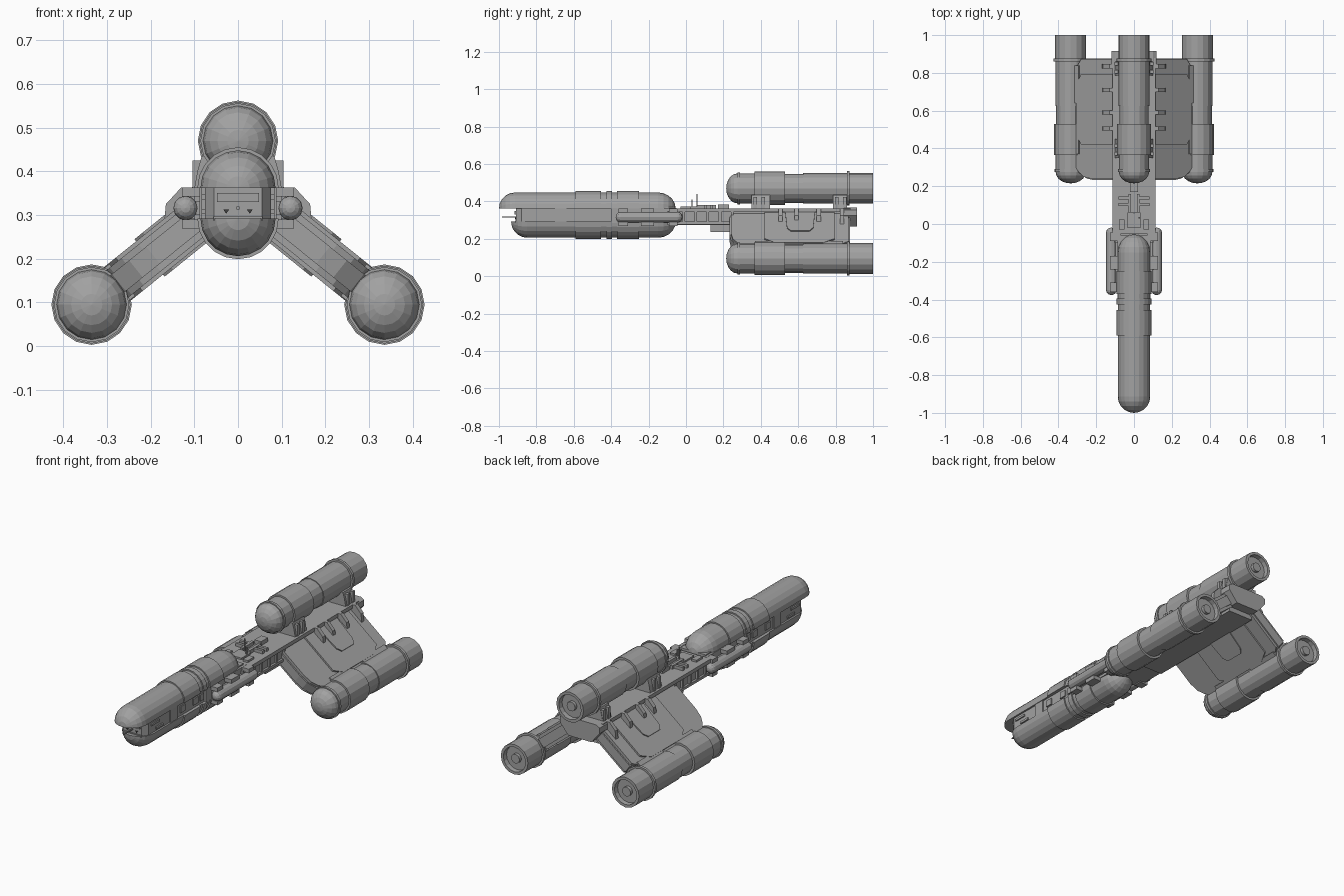
import bpy, bmesh, math
from mathutils import Matrix, Vector

cube = bpy.data.objects.get("Cube")
if cube:
    bpy.data.objects.remove(cube, do_unlink=True)


def material(name, v):
    m = bpy.data.materials.new(name)
    m.use_nodes = True
    m.diffuse_color = (v, v, v, 1)
    m.node_tree.nodes["Principled BSDF"].inputs["Base Color"].default_value = (v, v, v, 1)
    return m


hull = material("hull grey", 0.36)
dark = material("dark port", 0.05)


def finish(name, bm, mat=hull):
    bmesh.ops.recalc_face_normals(bm, faces=bm.faces)
    me = bpy.data.meshes.new(name)
    bm.to_mesh(me)
    bm.free()
    me.materials.append(mat)
    ob = bpy.data.objects.new(name, me)
    bpy.context.collection.objects.link(ob)
    return ob


def lathe(name, profile, x, z, sides=16, half=0):
    """Turn (y, radius) points round a fore-aft axis; half = 1 upper, -1 lower."""
    bm = bmesh.new()
    n = sides // 2 + 1 if half else sides
    rings = []
    for y, r in profile:
        if r == 0:
            rings.append([bm.verts.new((x, y, z))] * n)
            continue
        ring = []
        for i in range(n):
            a = 2 * math.pi * i / sides
            ring.append(bm.verts.new((x + r * math.cos(a), y,
                                      z + r * math.sin(a) * (half or 1))))
        rings.append(ring)
    for a, b in zip(rings, rings[1:]):
        for i in range(n - 1 if half else n):
            j = (i + 1) % n
            bm.faces.new(list(dict.fromkeys((a[i], a[j], b[j], b[i]))))
    if half:
        bm.faces.new([r[0] for r in rings] + [r[-1] for r in rings[-2:0:-1]])
    return finish(name, bm)


def dome(y, r, length, steps=5):
    """Rounded nose points from the tip to the full radius."""
    return [(y - length * math.cos(t), r * math.sin(t))
            for t in (math.pi / 2 * i / steps for i in range(steps + 1))]


def prism(name, pts, place, lo, hi, mat=hull):
    """Extrude a 2D outline between lo and hi; place maps (u, v, w) to space."""
    bm = bmesh.new()
    caps = [[bm.verts.new(place(u, v, w)) for u, v in pts] for w in (lo, hi)]
    for c in caps:
        bm.faces.new(c)
    for i in range(len(pts)):
        j = (i + 1) % len(pts)
        bm.faces.new((caps[0][i], caps[0][j], caps[1][j], caps[1][i]))
    return finish(name, bm, mat)


def along_y(u, v, w):
    return (u, w, v)


def box(name, x, y, z, mat=hull):
    pts = [(x[0], z[0]), (x[1], z[0]), (x[1], z[1]), (x[0], z[1])]
    return prism(name, pts, along_y, y[0], y[1], mat)


def pair(name, x, y, z, mat=hull):
    for side, s in (("left", 1), ("right", -1)):
        box(f"{side}_{name}", sorted((s * x[0], s * x[1])), y, z, mat)


# Three engines with domed fronts, collars and recessed nozzles
engine = [(y, r) for y, r in dome(0.275, 0.08, 0.06)]
engine[0] = (engine[0][0], 0)
engine += [(0.275, 0.086), (0.29, 0.086), (0.29, 0.08), (0.365, 0.08), (0.365, 0.089),
           (0.53, 0.089), (0.53, 0.077), (0.625, 0.077), (0.625, 0.081), (0.86, 0.081),
           (0.86, 0.092), (0.875, 0.092), (0.875, 0.082), (1, 0.082), (1, 0.067),
           (0.975, 0.065), (0.975, 0.025), (0.992, 0.025), (0.992, 0)]
for name, x, z in (("top", 0, 0.47), ("left", 0.335, 0.095), ("right", -0.335, 0.095)):
    lathe(name + "_engine", engine, x, z)

# Upper and lower forward pods: half capsules with raised bands
R = 0.086


def pod(name, front, z, half):
    nose = dome(front + R, R, R)
    tail = [(-0.15 - (y + 0.15), r) for y, r in reversed(dome(-0.15, R, 0.095))]
    nose[0], tail[-1] = (nose[0][0], 0), (tail[-1][0], 0)
    bands = []
    for y0, y1 in ((-0.59, -0.455), (-0.425, -0.395), (-0.37, -0.25)):
        bands += [(y0, R), (y0, R + 0.007), (y1, R + 0.007), (y1, R)]
    lathe(name, nose + bands + tail, 0, z, 20, half)


pod("upper_pod", -1.0, 0.362, 1)
pod("lower_pod", -0.935, 0.292, -1)

# Deck between the pods, with a chamfered bow
prism("pod_deck", [(-0.055, -0.91), (0.055, -0.91), (0.076, -0.88), (0.076, -0.06),
                   (-0.076, -0.06), (-0.076, -0.88)], lambda u, v, w: (u, v, w), 0.285, 0.37)
box("bow_panel", (-0.048, 0.048), (-0.918, -0.9), (0.33, 0.35))
box("bow_sill", (-0.056, 0.056), (-0.915, -0.9), (0.287, 0.297))
box("bow_probe", (-0.003, 0.003), (-0.985, -0.9), (0.313, 0.319))
for s in (-1, 1):
    tri = [(s * 0.027 - 0.007, 0.313), (s * 0.027 + 0.007, 0.313), (s * 0.027, 0.303)]
    prism("bow_port", tri, along_y, -0.915, -0.908, dark)
for y0, y1, z0, z1 in ((-0.86, -0.79, 0.335, 0.347), (-0.82, -0.76, 0.302, 0.314),
                       (-0.7, -0.64, 0.29, 0.365), (-0.61, -0.57, 0.31, 0.345),
                       (-0.5, -0.46, 0.31, 0.345), (-0.44, -0.41, 0.31, 0.345)):
    pair("deck_fitting", (0.07, 0.083), (y0, y1), (z0, z1))
pair("deck_side", (0.07, 0.088), (-0.4, -0.05), (0.286, 0.364))

# Side tubes in their brackets
tube = dome(-0.35, 0.028, 0.026, 4)
tube[0] = (tube[0][0], 0)
tube += [(-0.395 - y, r) for y, r in reversed(tube)]
for side, s in (("left", 1), ("right", -1)):
    lathe(side + "_side_tube", tube, s * 0.12, 0.316, 12)
for y0, y1 in ((-0.36, -0.31), (-0.24, -0.17), (-0.09, -0.045)):
    pair("tube_upper_bracket", (0.08, 0.128), (y0, y1), (0.342, 0.363))
    pair("tube_lower_bracket", (0.08, 0.128), (y0, y1), (0.269, 0.29))
pair("tube_rail", (0.08, 0.115), (-0.355, -0.035), (0.3, 0.332))

# Spine running aft to the stern block
box("spine", (-0.1, 0.1), (-0.1, 0.87), (0.275, 0.348))
box("spine_deck", (-0.115, 0.115), (-0.05, 0.88), (0.343, 0.363))
box("spine_keel", (-0.075, 0.075), (0.13, 0.86), (0.238, 0.28))
pair("spine_rail", (0.09, 0.112), (-0.05, 0.24), (0.278, 0.292))
for i in range(5):
    y = -0.02 + i * 0.065
    pair("spine_rib", (0.09, 0.11), (y, y + 0.014), (0.28, 0.35))
prism("stern_block", [(-0.07, 0.265), (0.07, 0.265), (0.12, 0.325), (0.12, 0.355),
                      (0.1, 0.367), (-0.1, 0.367), (-0.12, 0.355), (-0.12, 0.325)],
      along_y, 0.845, 0.915)

# Deck fittings and masts ahead of the top engine
pair("deck_hatch", (0.05, 0.08), (-0.03, 0.025), (0.36, 0.374))
box("deck_plinth", (-0.035, 0.035), (-0.02, 0.06), (0.36, 0.372))
pair("deck_pipe", (0.015, 0.03), (0.06, 0.16), (0.36, 0.382))
for y in (0.095, 0.13):
    pair("deck_bar", (0.015, 0.082), (y, y + 0.015), (0.36, 0.38))
box("deck_block", (-0.02, 0.02), (0.17, 0.23), (0.36, 0.385))
box("tall_mast", (-0.003, 0.003), (0.055, 0.061), (0.36, 0.44))
box("short_mast", (0.025, 0.031), (0.03, 0.036), (0.36, 0.41))

# Saddles carrying the top engine
for name, y0, y1 in (("front", 0.35, 0.45), ("rear", 0.785, 0.86)):
    prism(name + "_saddle", [(-0.1, 0.36), (0.1, 0.36), (0.093, 0.4), (0.083, 0.435),
                             (-0.083, 0.435), (-0.093, 0.4)], along_y, y0, y1)
    for dy in (0.012, 0.055):
        pair(name + "_saddle_rib", (0.08, 0.104), (y0 + dy, y0 + dy + 0.018), (0.36, 0.425))

# Wings: slab, stepped panels on both faces, root fins and engine mounts
angle = math.atan2(0.27, 0.335)
outline = [(0.06, 0.24), (0.26, 0.24), (0.31, 0.25), (0.345, 0.275), (0.37, 0.31),
           (0.38, 0.36), (0.38, 0.8), (0.33, 0.87), (0.06, 0.87)]
rim = [(0.08, 0.232), (0.25, 0.232), (0.3, 0.24), (0.35, 0.268), (0.375, 0.3),
       (0.387, 0.35), (0.387, 0.81), (0.335, 0.877), (0.08, 0.877)]
panel = [(0.1, 0.42), (0.32, 0.42), (0.355, 0.475), (0.355, 0.735), (0.32, 0.795),
         (0.1, 0.795)]
inset = [(0.1, 0.53), (0.235, 0.54), (0.26, 0.56), (0.26, 0.66), (0.235, 0.68), (0.1, 0.69)]
for side, s in (("left", 1), ("right", -1)):
    def on_wing(u, v, w, s=s):
        return (s * (u * math.cos(angle) + w * math.sin(angle)), v,
                0.365 - u * math.sin(angle) + w * math.cos(angle))
    prism(side + "_wing", outline, on_wing, -0.04, 0.04)
    prism(side + "_wing_rim", rim, on_wing, -0.025, 0.025)
    prism(side + "_wing_panel", panel, on_wing, -0.049, 0.049)
    prism(side + "_wing_inset", inset, on_wing, -0.055, 0.055)
    for y in (0.505, 0.59, 0.71, 0.835):
        prism(side + "_root_fin", [(0.09, 0.363), (0.13, 0.363), (0.165, 0.325),
                                   (0.17, 0.27), (0.09, 0.27)],
              lambda u, v, w, s=s: (s * u, w, v), y - 0.011, y + 0.011)
    for y0, y1 in ((0.37, 0.52), (0.64, 0.84)):
        prism(side + "_engine_mount", [(0.34, y0), (0.4, y0), (0.4, y1), (0.34, y1)],
              on_wing, -0.047, 0.047)
